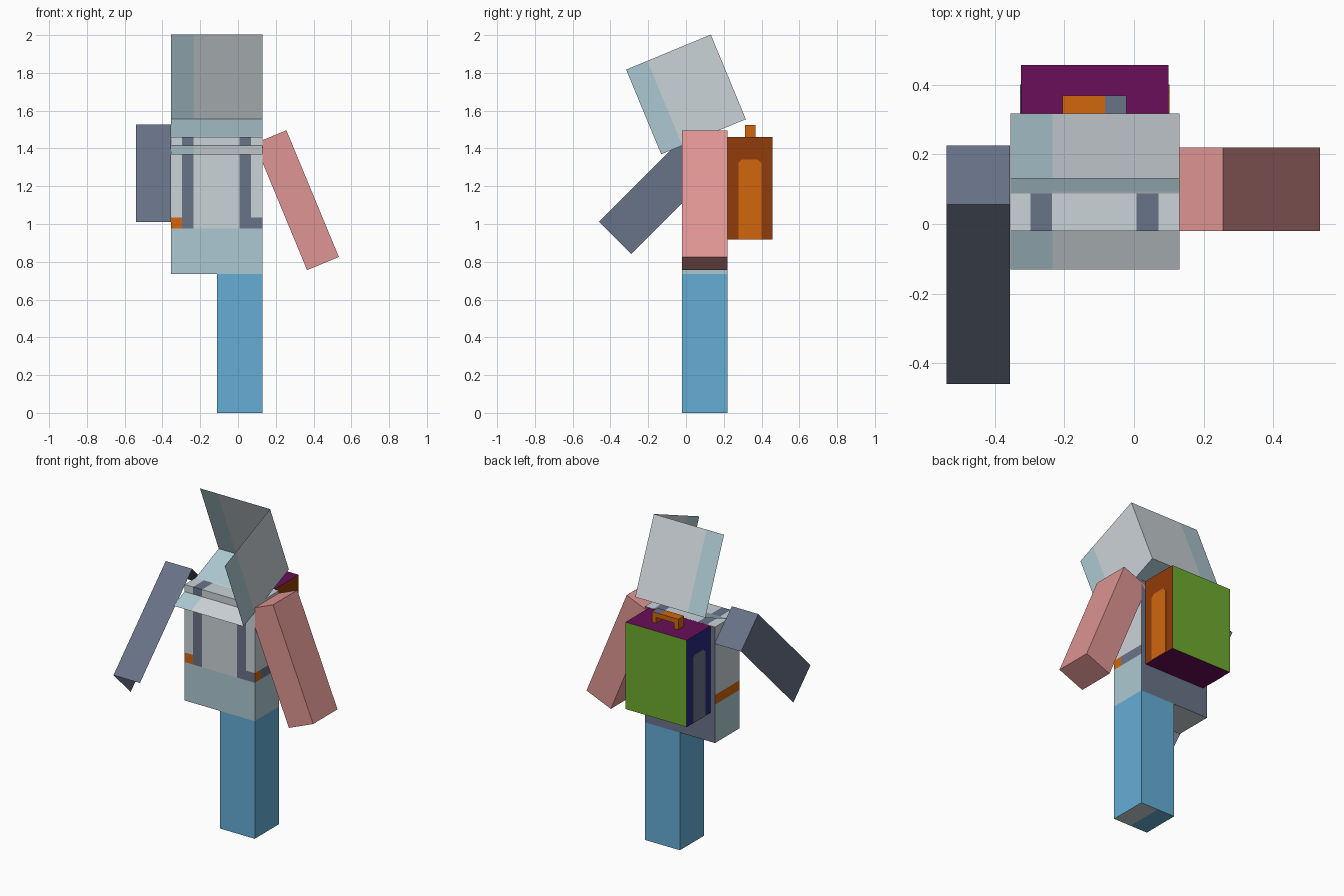
import bpy, bmesh, math
from mathutils import Vector, Matrix

if "Cube" in bpy.data.objects:
    bpy.data.objects.remove(bpy.data.objects["Cube"])


def lin(c):
    c /= 255
    return c / 12.92 if c <= 0.04045 else ((c + 0.055) / 1.055) ** 2.4


PALETTE = {
    "pale_grey": (203, 211, 215), "pale_blue": (173, 201, 210),
    "slate": (105, 115, 136), "sky_blue": (101, 174, 214),
    "pink": (222, 149, 147), "orange": (208, 102, 13),
    "brown": (146, 60, 10), "purple": (104, 14, 88),
    "green": (110, 170, 47), "navy": (39, 42, 128),
}
NAMES = list(PALETTE)
MATS = []
for n, rgb in PALETTE.items():
    m = bpy.data.materials.new(n)
    m.diffuse_color = (*[lin(c) for c in rgb], 1)
    m.use_nodes = True
    m.node_tree.nodes["Principled BSDF"].inputs["Base Color"].default_value = m.diffuse_color
    MATS.append(m)


def box(name, lo, hi, rule, cuts=(), skip=(), pivot=None, angle=0, axis='X'):
    """Box with planar cuts, per-face colour rule, omitted sides and a tilt."""
    lo, hi = Vector(lo), Vector(hi)
    bm = bmesh.new()
    bmesh.ops.create_cube(bm, size=1)
    for v in bm.verts:
        v.co = Vector([lo[i] + (v.co[i] + 0.5) * (hi[i] - lo[i]) for i in range(3)])
    for ax, pos in cuts:
        no = Vector([float(i == ax) for i in range(3)])
        bmesh.ops.bisect_plane(bm, geom=bm.verts[:] + bm.edges[:] + bm.faces[:],
                               plane_co=no * pos, plane_no=no, dist=1e-5)
    bm.normal_update()
    drop = []
    for f in bm.faces:
        k = max(range(3), key=lambda i: abs(f.normal[i]))
        side = ('+' if f.normal[k] > 0 else '-') + 'xyz'[k]
        if side in skip:
            drop.append(f)
        colour = rule if isinstance(rule, str) else rule(side, f.calc_center_median())
        f.material_index = NAMES.index(colour)
    bmesh.ops.delete(bm, geom=drop, context='FACES')
    if pivot:
        p = Vector(pivot)
        bm.transform(Matrix.Translation(p) @ Matrix.Rotation(math.radians(angle), 4, axis)
                     @ Matrix.Translation(-p))
    me = bpy.data.meshes.new(name)
    bm.to_mesh(me)
    bm.free()
    for m in MATS:
        me.materials.append(m)
    ob = bpy.data.objects.new(name, me)
    bpy.context.collection.objects.link(ob)
    return ob


# Torso: pale shirt, blue hem, straps and belt
X0, X1, Y0, Y1 = -0.355, 0.13, -0.02, 0.22
HEM, BELT = 0.975, 1.035


def torso_rule(side, c):
    strap = -0.297 < c.x < -0.235 or 0.007 < c.x < 0.07
    if side == '+y':
        return "slate"
    if side == '-z':
        return "pale_grey"
    if side == '+z':
        return "slate" if strap else "pale_grey"
    if c.z < HEM:
        return "pale_blue"
    if side == '-y':
        if strap:
            return "slate"
        if c.z < BELT and c.x < -0.29:
            return "orange"
        return "slate" if c.z < BELT and c.x > 0.07 else "pale_grey"
    if c.z > BELT:
        return "pale_grey"
    return "slate" if side == '+x' and c.y > 0.04 else "orange"


box("torso", (X0, Y0, 0.735), (X1, Y1, 1.46), torso_rule,
    cuts=[(0, -0.297), (0, -0.235), (0, 0.007), (0, 0.07), (1, 0.04), (2, HEM), (2, BELT)])

# Single leg
box("leg", (-0.112, Y0, 0), (X1, Y1, 0.735),
    lambda s, c: "pale_grey" if s == '-z' and c.x > 0.009 else "sky_blue", cuts=[(0, 0.009)])

# Open head shell: back, right and bottom panels, tilted forward
HC, H = Vector((-0.1125, 0.0, 1.686)), 0.2425


def head_rule(side, c):
    if side == '+x':
        return "pale_blue" if c.y < HC.y - H / 2 else "pale_grey"
    if c.x < HC.x - H / 2 or (side == '-z' and c.y > HC.y):
        return "pale_blue"
    return "pale_grey"


box("head", HC - Vector((H, H, H)), HC + Vector((H, H, H)), head_rule,
    cuts=[(0, HC.x - H / 2), (1, HC.y - H / 2), (1, HC.y)],
    skip=('-x', '-y', '+z'), pivot=HC, angle=22.5)

# Right-hand pink arm swung outward
AC = Vector((0.311, 0.1, 1.126))
AH = Vector((0.091, 0.12, 0.363))
box("pink_arm", AC - AH, AC + AH, "pink", pivot=AC, angle=-22.5, axis='Y')

# Open slate arm swung forward: front, outer and shoulder panels only
BC = Vector((-0.4475, -0.117, 1.185))
BH = Vector((0.0915, 0.12, 0.365))
box("slate_arm", BC - BH, BC + BH, "slate", skip=('+x', '+y', '-z'),
    pivot=BC, angle=-45)

# Backpack with a colour for each side
PACK = {'+x': "brown", '-x': "navy", '+y': "green", '-y': "slate",
        '+z': "purple", '-z': "purple"}
box("backpack", (-0.325, 0.221, 0.917), (0.099, 0.457, 1.46), lambda s, c: PACK[s])


# Side pockets: thin plates with clipped top corners
def pocket(name, x, colour):
    ya, yb, za, zb, k = 0.277, 0.4, 0.918, 1.342, 0.02
    pts = [(ya, za), (yb, za), (yb, zb - k), (yb - k, zb), (ya + k, zb), (ya, zb - k)]
    bm = bmesh.new()
    f = bm.faces.new([bm.verts.new((x - 0.003, y, z)) for y, z in pts])
    ext = bmesh.ops.extrude_face_region(bm, geom=[f])['geom']
    bmesh.ops.translate(bm, vec=(0.006, 0, 0),
                        verts=[g for g in ext if isinstance(g, bmesh.types.BMVert)])
    bmesh.ops.recalc_face_normals(bm, faces=bm.faces[:])
    me = bpy.data.meshes.new(name)
    bm.to_mesh(me)
    bm.free()
    me.materials.append(MATS[NAMES.index(colour)])
    bpy.context.collection.objects.link(bpy.data.objects.new(name, me))


pocket("right_pocket", 0.099, "orange")
pocket("left_pocket", -0.325, "slate")

# Carry handle: two posts and a two-tone grip
box("handle_grip", (-0.205, 0.312, 1.495), (-0.022, 0.369, 1.525),
    lambda s, c: "slate" if c.x > -0.083 and s != '+x' and s[1] == 'z' else "orange",
    cuts=[(0, -0.083)])
for name, x in (("handle_post_left", -0.205), ("handle_post_right", -0.052)):
    box(name, (x, 0.312, 1.46), (x + 0.03, 0.369, 1.495), "orange")
